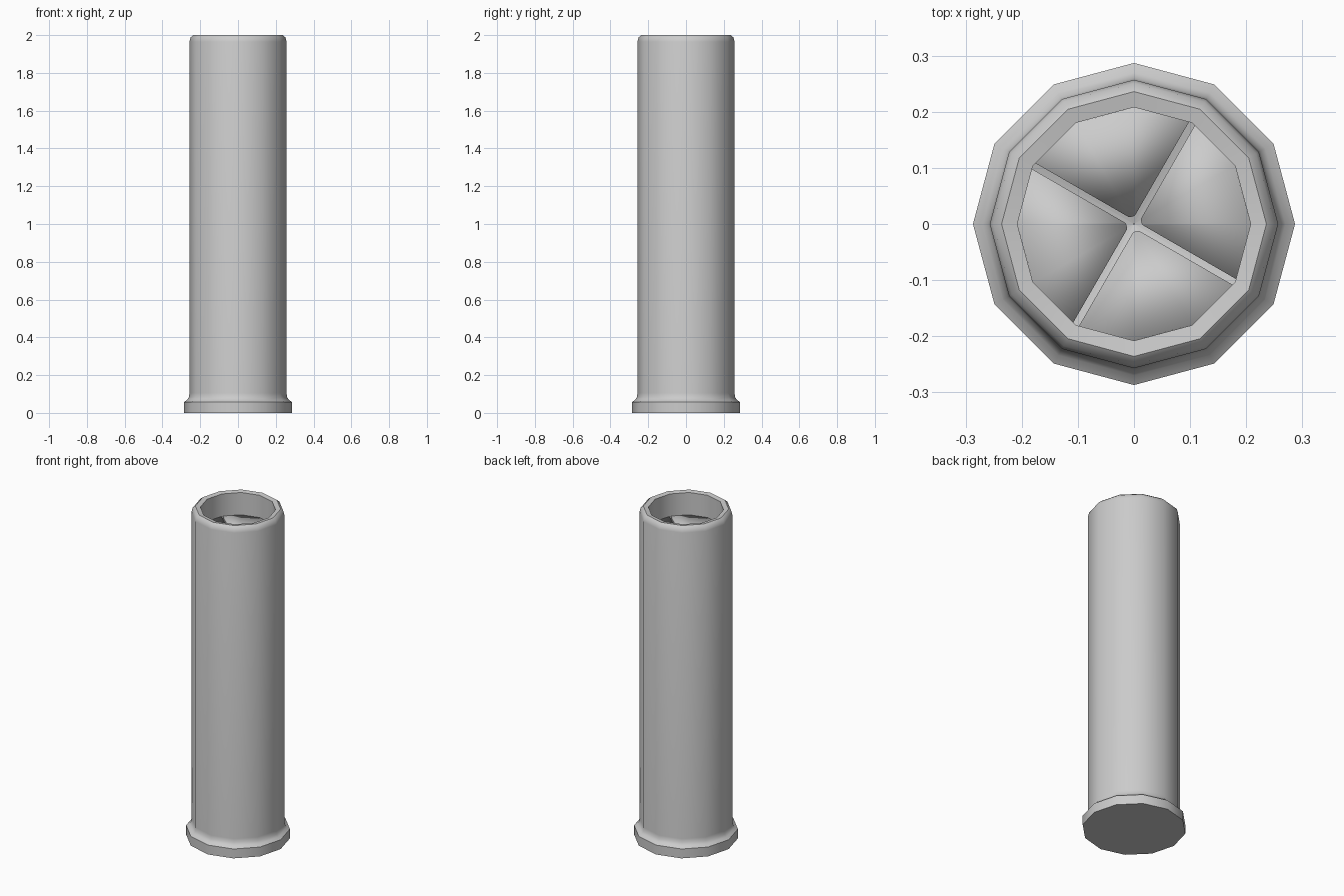
import bpy, bmesh
from math import radians, cos, sin, pi

if "Cube" in bpy.data.objects:
    bpy.data.objects.remove(bpy.data.objects["Cube"])

SIDES = 12
RIM_Z, BORE, DIP = 1.86, 0.207, 0.06   # height and radius of crimp edge, depth of its centre


def make_object(name, bm, angle=40):
    bmesh.ops.remove_doubles(bm, verts=bm.verts, dist=1e-5)
    mesh = bpy.data.meshes.new(name)
    bm.to_mesh(mesh)
    bm.free()
    ob = bpy.data.objects.new(name, mesh)
    bpy.context.collection.objects.link(ob)
    bpy.ops.object.select_all(action='DESELECT')
    ob.select_set(True)
    bpy.context.view_layer.objects.active = ob
    bpy.ops.object.shade_smooth_by_angle(angle=radians(angle))
    return ob


def lathe(name, profile, cap_bottom=False):
    bm = bmesh.new()
    rings = []
    for r, z in profile:
        rings.append([bm.verts.new((r * cos(2 * pi * i / SIDES), r * sin(2 * pi * i / SIDES), z))
                      for i in range(SIDES)])
    for lo, hi in zip(rings, rings[1:]):
        for i in range(SIDES):
            j = (i + 1) % SIDES
            bm.faces.new((lo[i], lo[j], hi[j], hi[i]))
    if cap_bottom:
        bm.faces.new(rings[0][::-1])
    return make_object(name, bm)


# Hollow tube with flanged foot and rounded rim
lathe("casing", [(0.287, 0), (0.287, 0.057), (0.27, 0.068), (0.26, 0.083), (0.257, 0.105),
                 (0.257, 1.965), (0.251, 1.988), (0.236, 2.0), (0.208, 1.995),
                 (0.208, RIM_Z - 0.03)], cap_bottom=True)

# Sunken floor seen through the slits
lathe("crimp_floor", [(0.001, RIM_Z - DIP - 0.02), (0.208, RIM_Z - 0.02)][::-1])

# Four folded flaps sloping down to the centre, separated by thin slits
bm = bmesh.new()
HALF_GAP = 0.006
for k in range(4):
    outer, inner = [], []
    for i in range(4):
        a = radians(60 + 90 * k + 30 * i)
        for r, row, z in ((BORE, outer, RIM_Z), (0.014, inner, RIM_Z - DIP)):
            x, y = r * cos(a), r * sin(a)
            if i in (0, 3):
                s = HALF_GAP if i == 0 else -HALF_GAP
                x, y = x - s * sin(a), y + s * cos(a)
            row.append(bm.verts.new((x, y, z)))
    for i in range(3):
        bm.faces.new((inner[i], outer[i], outer[i + 1], inner[i + 1]))
flaps = make_object("crimp_flaps", bm, 30)
solid = flaps.modifiers.new("thickness", 'SOLIDIFY')
solid.thickness = 0.022
solid.offset = -1
